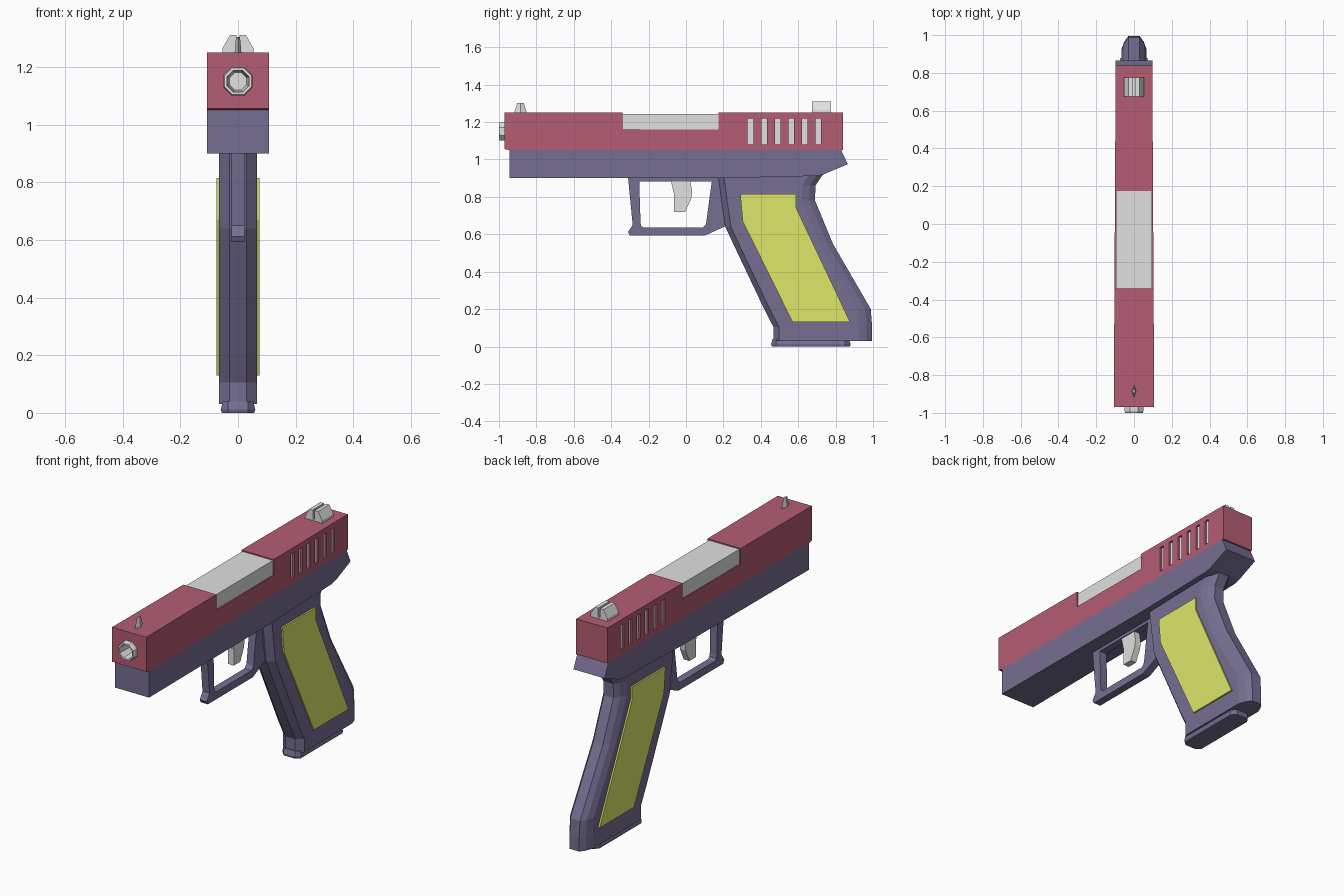
import bpy, bmesh, math
from mathutils import Matrix

if "Cube" in bpy.data.objects:
    bpy.data.objects.remove(bpy.data.objects["Cube"], do_unlink=True)


def material(name, color):
    m = bpy.data.materials.new(name)
    m.use_nodes = True
    m.diffuse_color = (*color, 1)
    m.node_tree.nodes["Principled BSDF"].inputs["Base Color"].default_value = (*color, 1)
    return m


RED = material("muted red", (0.46, 0.11, 0.168))
PURPLE = material("slate purple", (0.18, 0.157, 0.29))
GREY = material("light grey", (0.75, 0.75, 0.75))
YELLOW = material("yellow green", (0.79, 0.87, 0.157))


def finish(name, bm, mat):
    bmesh.ops.recalc_face_normals(bm, faces=bm.faces[:])
    mesh = bpy.data.meshes.new(name)
    bm.to_mesh(mesh)
    bm.free()
    ob = bpy.data.objects.new(name, mesh)
    bpy.context.collection.objects.link(ob)
    mesh.materials.append(mat)
    return ob


def loft(name, rings, mat, closed=False):
    """Skin a list of equal-length rings; cap the ends or join them."""
    bm = bmesh.new()
    rows = [[bm.verts.new(p) for p in ring] for ring in rings]
    pairs = list(zip(rows, rows[1:]))
    if closed:
        pairs.append((rows[-1], rows[0]))
    for a, b in pairs:
        for i in range(len(a)):
            j = (i + 1) % len(a)
            bm.faces.new((a[i], a[j], b[j], b[i]))
    if not closed:
        bm.faces.new(rows[0])
        bm.faces.new(rows[-1])
    return finish(name, bm, mat)


def prism(name, profile, x0, x1, mat):
    """Extrude a (y, z) profile across x; x0 and x1 may depend on y."""
    f0 = x0 if callable(x0) else lambda y: x0
    f1 = x1 if callable(x1) else lambda y: x1
    return loft(name, [[(f(y), y, z) for y, z in profile] for f in (f0, f1)], mat)


def box(name, x, y0, y1, z0, z1, mat):
    return prism(name, [(y0, z0), (y1, z0), (y1, z1), (y0, z1)], -x, x, mat)


def octagon(r, y, z=1.15):
    steps = [math.radians(22.5 + 45 * i) for i in range(8)]
    return [(r * math.cos(a), y, z + r * math.sin(a)) for a in steps]


def body_half(y):
    # The upper body narrows slightly towards the rear
    return 0.107 - 0.0055 * (y + 0.97)


def body_prism(name, profile, mat):
    return prism(name, profile, lambda y: -body_half(y), body_half, mat)


# Slide with a recess for the chamber, cut by slots and the bore
slide = body_prism("slide", [(-0.97, 1.055), (-0.94, 1.05), (0.84, 1.05), (0.84, 1.25),
                             (0.175, 1.25), (0.175, 1.16), (-0.34, 1.16),
                             (-0.34, 1.25), (-0.97, 1.25)], RED)
cutters = [loft("bore_cutter", [octagon(0.05, -1.02), octagon(0.05, -0.88)], RED)]
for i in range(6):
    y = 0.33 + i * 0.0725
    cutters.append(box("slot_cutter", 0.2, y, y + 0.03, 1.08, 1.22, RED))
bpy.context.view_layer.objects.active = slide
for cutter in cutters:
    cutter.hide_render = True
    mod = slide.modifiers.new("cut", "BOOLEAN")
    mod.operation = "DIFFERENCE"
    mod.solver = "EXACT"
    mod.object = cutter
    bpy.ops.object.modifier_apply(modifier=mod.name)
    bpy.data.objects.remove(cutter, do_unlink=True)

# Grey inner parts
box("slot_core", 0.088, 0.30, 0.75, 1.06, 1.235, GREY)
box("chamber", 0.095, -0.345, 0.18, 1.15, 1.243, GREY)
loft("barrel", [octagon(0.03, -0.89), octagon(0.054, -0.89), octagon(0.054, -0.99),
                octagon(0.05, -1.0), octagon(0.041, -1.0), octagon(0.034, -0.91)],
     GREY, closed=True)
loft("bore_end", [octagon(0.05, -0.885), octagon(0.05, -0.9)], GREY)

# Sights
loft("front_sight", [[(-0.012, -0.885, 1.245), (0, -0.92, 1.245),
                      (0.012, -0.885, 1.245), (0, -0.85, 1.245)],
                     [(-0.007, -0.885, 1.303), (0, -0.902, 1.303),
                      (0.007, -0.885, 1.303), (0, -0.868, 1.303)]], GREY)
half = [(0.053, 1.245), (0.053, 1.265), (0.028, 1.31), (0.006, 1.31), (0.006, 1.258)]
outline = half + [(-x, z) for x, z in reversed(half)]
loft("rear_sight", [[(x, y, z) for x, z in outline] for y in (0.675, 0.775)], GREY)

# Frame below the slide
body_prism("frame", [(-0.945, 0.9), (0.18, 0.9), (0.70, 0.912), (0.735, 0.92),
                     (0.865, 0.975), (0.83, 1.05), (-0.945, 1.05)], PURPLE)

# Grip: one bevelled ring per height (z, front y, back y)
levels = [(0.93, 0.17, 0.74), (0.91, 0.172, 0.725), (0.86, 0.18, 0.692),
          (0.78, 0.19, 0.69), (0.64, 0.21, 0.748), (0.55, 0.252, 0.785),
          (0.2, 0.418, 0.988), (0.105, 0.467, 0.995), (0.03, 0.467, 0.995)]
rings = []
for z, front, back in levels:
    side = [(0.03, front), (0.066, front + 0.03), (0.066, back - 0.07),
            (0.052, back - 0.03), (0.03, back)]
    ring = side + [(-x, y) for x, y in reversed(side)]
    rings.append([(x, y, z) for x, y in ring])
loft("grip", rings, PURPLE)

# Magazine base with bevelled ends
rings = []
for z, grow in ((0.04, -0.008), (0.012, 0), (0.0, -0.004)):
    side = [(0.035, 0.455 - grow), (0.06 + grow, 0.48), (0.06 + grow, 0.85),
            (0.035, 0.88 + grow)]
    rings.append([(x, y, z) for x, y in side + [(-x, y) for x, y in reversed(side)]])
loft("magazine_base", rings, PURPLE)

# Grip panels on both sides
panel = [(0.29, 0.815), (0.587, 0.815), (0.587, 0.745), (0.878, 0.13),
         (0.57, 0.13), (0.303, 0.67)]
for label, s in (("left", 1), ("right", -1)):
    prism(label + "_grip_panel", panel, s * 0.06, s * 0.075, YELLOW)

# Trigger guard: matching outer and inner loops joined as a ring
outer = [(-0.31, 0.905), (-0.285, 0.65), (-0.31, 0.612), (-0.30, 0.593),
         (0.10, 0.593), (0.215, 0.645), (0.18, 0.905)]
inner = [(-0.25, 0.883), (-0.243, 0.66), (-0.24, 0.645), (-0.225, 0.635),
         (0.09, 0.635), (0.107, 0.655), (0.138, 0.883)]
w = 0.022
loft("trigger_guard", [[(x, y, z) for y, z in loop] for x, loop in
                       ((-w, outer), (w, outer), (w, inner), (-w, inner))],
     PURPLE, closed=True)

# Trigger
prism("trigger", [(-0.082, 0.89), (-0.063, 0.81), (-0.063, 0.72), (-0.005, 0.72),
                  (0.028, 0.79), (0.033, 0.83), (0.022, 0.89)], -0.018, 0.018, GREY)
